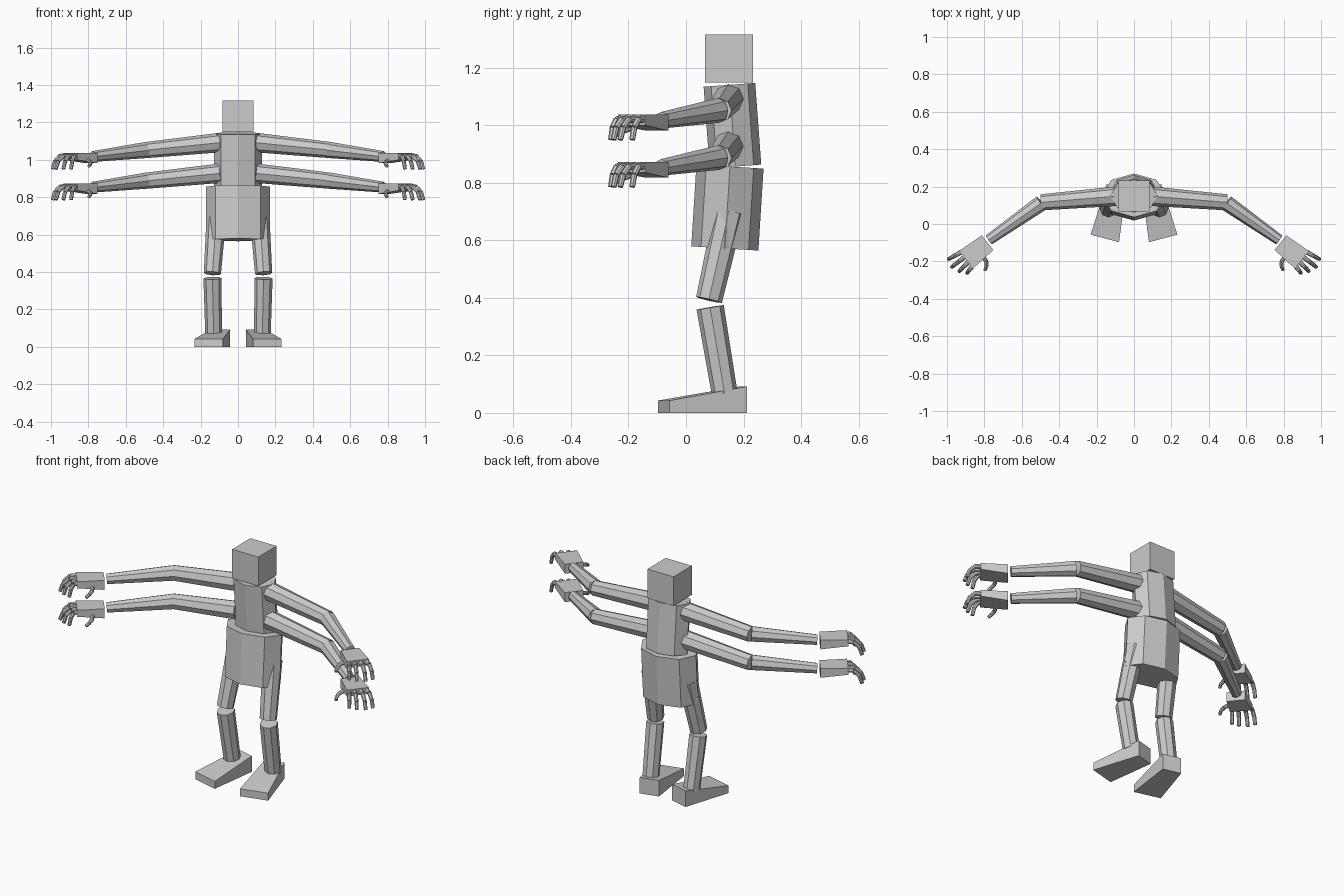
import bpy, math
from mathutils import Vector

if "Cube" in bpy.data.objects:
    bpy.data.objects.remove(bpy.data.objects["Cube"])


def make(name, verts, faces, mirror):
    me = bpy.data.meshes.new(name)
    me.from_pydata(verts, [], faces)
    ob = bpy.data.objects.new(name, me)
    bpy.context.collection.objects.link(ob)
    if mirror:
        ob.modifiers.new("Mirror", 'MIRROR').use_mirror_merge = False
    return ob


def prism(name, a, b, ra, rb, ref=(0, 0, 1), n=8, squash=1.0, mirror=True):
    """Capped n-sided cylinder from a to b, with a vertex toward ref."""
    a, b = Vector(a), Vector(b)
    axis = (b - a).normalized()
    side = axis.cross(Vector(ref)).normalized()
    up = side.cross(axis)
    verts = []
    for c, r in ((a, ra), (b, rb)):
        for i in range(n):
            t = 2 * math.pi * i / n
            verts.append(c + up * r * squash * math.cos(t) + side * r * math.sin(t))
    faces = [(i, (i + 1) % n, (i + 1) % n + n, i + n) for i in range(n)]
    faces += [tuple(reversed(range(n))), tuple(range(n, 2 * n))]
    return make(name, verts, faces, mirror)


def hexahedron(name, bottom, top, mirror=True):
    """Box from four bottom and four top corners, counter-clockwise from above."""
    faces = [(3, 2, 1, 0), (4, 5, 6, 7)]
    faces += [(i, (i + 1) % 4, (i + 1) % 4 + 4, i + 4) for i in range(4)]
    return make(name, bottom + top, faces, mirror)


# Head and torso
bpy.ops.mesh.primitive_cube_add(size=0.167, location=(0, 0.149, 1.233))
bpy.context.object.name = "head"
prism("chest", (0, 0.172, 0.857), (0, 0.151, 1.141), 0.127, 0.127,
      ref=(0, 1, 0), squash=0.09 / 0.127, mirror=False)
prism("pelvis", (0, 0.135, 0.572), (0, 0.153, 0.857), 0.171, 0.171,
      ref=(0, 1, 0), squash=0.117 / 0.171, mirror=False)

# Legs
prism("thigh", (0.115, 0.15, 0.70), (0.137, 0.08, 0.393), 0.053, 0.046, ref=(0, 1, 0))
prism("shin", (0.137, 0.084, 0.367), (0.130, 0.134, 0.07), 0.048, 0.045, ref=(0, 1, 0))

# Feet: wedges turned outward, order toe inner, toe outer, heel outer, heel inner
plan = [(0.08, -0.097), (0.232, -0.057), (0.146, 0.213), (0.042, 0.186)]
hexahedron("foot", [(x, y, 0) for x, y in plan],
           [(x, y, z) for (x, y), z in zip(plan, (0.043, 0.043, 0.092, 0.092))])

# Hand frame: along the fingers, sideways toward the thumb
HAND = Vector((0.783, -0.10, 0))
ALONG = Vector((0.78, -0.62, 0)).normalized()
THUMB = Vector((-0.62, -0.78, 0)).normalized()


def in_hand(u, s, z):
    return HAND + ALONG * u + THUMB * s + Vector((0, 0, z))


# Two pairs of arms, the lower pair a copy further down
for pair, dz in (("upper", 0.0), ("lower", -0.164)):
    prism(pair + "_arm", (0.10, 0.148, 1.092 + dz), (0.495, 0.116, 1.052 + dz), 0.052, 0.043)
    prism(pair + "_forearm", (0.495, 0.112, 1.052 + dz), (0.776, -0.085, 1.018 + dz),
          0.043, 0.029)

    # Palm
    plan = [(0, 0.05), (0.145, 0.06), (0.145, -0.06), (0, -0.05)]
    hexahedron(pair + "_palm",
               [in_hand(u, s, z + dz) for (u, s), z in zip(plan, (0.982, 1.0, 1.0, 0.982))],
               [in_hand(u, s, 1.037 + dz) for u, s in plan])

    # Fingers: three bent joints each (base side, tip along, tip side)
    for k, (s0, u1, s1) in enumerate([(-0.048, 0.217, -0.061), (-0.016, 0.230, -0.018),
                                      (0.016, 0.213, 0.025), (0.047, 0.186, 0.058)]):
        pts = [in_hand(0.14 + (u1 - 0.14) * f, s0 + (s1 - s0) * f, z + dz)
               for f, z in ((0, 1.022), (0.45, 1.020), (0.82, 0.992), (1, 0.950))]
        for j in range(3):
            prism(f"{pair}_finger_{k + 1}_joint_{j + 1}", pts[j], pts[j + 1],
                  0.013 - 0.001 * j, 0.012 - 0.001 * j, ref=THUMB)

    # Thumb
    pts = [in_hand(0.064, 0.038, 1.0 + dz), in_hand(0.068, 0.075, 0.988 + dz),
           in_hand(0.084, 0.096, 0.978 + dz), in_hand(0.102, 0.106, 0.966 + dz)]
    for j in range(3):
        prism(f"{pair}_thumb_joint_{j + 1}", pts[j], pts[j + 1],
              0.012 - 0.001 * j, 0.011 - 0.001 * j)
